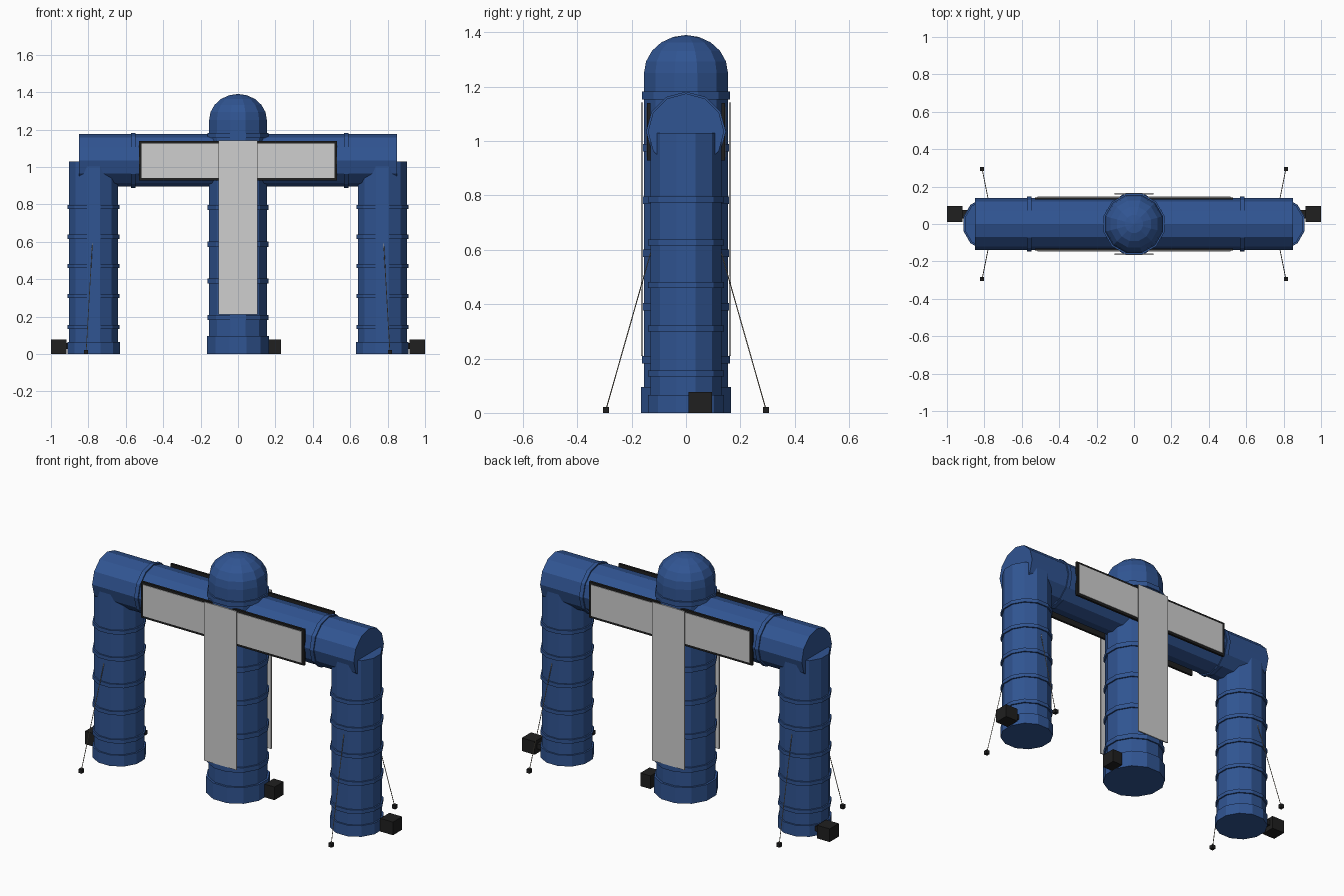
import bpy, math
from mathutils import Vector

if "Cube" in bpy.data.objects:
    bpy.data.objects.remove(bpy.data.objects["Cube"])


def material(name, rgb):
    m = bpy.data.materials.new(name)
    m.diffuse_color = (*rgb, 1)
    m.use_nodes = True
    m.node_tree.nodes["Principled BSDF"].inputs["Base Color"].default_value = m.diffuse_color
    return m


BLUE = material("blue", (0.03, 0.09, 0.29))
BLACK = material("black", (0.014, 0.014, 0.014))
GREY = material("light grey", (0.62, 0.62, 0.62))
TAN = material("cable tan", (0.36, 0.32, 0.25))


def finish(name, verts, faces, mat):
    me = bpy.data.meshes.new(name)
    me.from_pydata(verts, [], faces)
    me.materials.append(mat)
    ob = bpy.data.objects.new(name, me)
    bpy.context.collection.objects.link(ob)
    return ob


def lathe(name, profile, mat=BLUE, loc=(0, 0, 0), axis="Z", sides=12, turn=15):
    """Capped solid of revolution from (radius, height) points."""
    verts, faces = [], []
    for r, h in profile:
        for i in range(sides):
            a = math.radians(turn) + 2 * math.pi * i / sides
            c, s = r * math.cos(a), r * math.sin(a)
            p = (c, s, h) if axis == "Z" else (h, c, s)
            verts.append(tuple(Vector(p) + Vector(loc)))
    for k in range(len(profile) - 1):
        for i in range(sides):
            j = (i + 1) % sides
            a, b = k * sides, (k + 1) * sides
            faces.append((a + i, a + j, b + j, b + i))
    faces.append(tuple(range(sides))[::-1])
    top = (len(profile) - 1) * sides
    faces.append(tuple(range(top, top + sides)))
    return finish(name, verts, faces, mat)


def box(name, lo, hi, mat):
    verts = [(x, y, z) for z in (lo[2], hi[2]) for y in (lo[1], hi[1]) for x in (lo[0], hi[0])]
    faces = [(0, 2, 3, 1), (4, 5, 7, 6), (0, 1, 5, 4), (2, 6, 7, 3), (0, 4, 6, 2), (1, 3, 7, 5)]
    return finish(name, verts, faces, mat)


def sided(s, a, b):
    """Interval a..b mirrored when s is negative."""
    return (a, b) if s > 0 else (-b, -a)


def ring(name, r, at, loc=(0, 0, 0), axis="Z", turn=15, half=0.014):
    lathe(name, [(r, at - half), (r, at + half)], loc=loc, axis=axis, turn=turn)


# Central column with domed top, base and hoops
dome = [(0.16 * math.cos(math.radians(a)), 1.25 + 0.14 * math.sin(math.radians(a)))
        for a in (0, 18, 36, 54, 72, 89)]
lathe("column", [(0.16, 0)] + dome)
lathe("column_base", [(0.172, 0), (0.172, 0.095)])
for z in (0.195, 0.39, 0.587, 0.783, 0.975, 1.168):
    ring("column_hoop", 0.168, z)

# Cross beam with two hoops
lathe("beam", [(0.14, -0.85), (0.14, 0.85)], loc=(0, 0, 1.035), axis="X", turn=0)
for x in (-0.56, 0.58):
    ring("beam_hoop", 0.147, x, loc=(0, 0, 1.035), axis="X", turn=0, half=0.012)

# Outer legs, hoops, ballast blocks and guy cables
for s in (-1, 1):
    at = (s * 0.772, 0, 0)
    lathe("leg", [(0.136, 0), (0.136, 1.03)], loc=at)
    lathe("leg_base", [(0.145, 0), (0.145, 0.065)], loc=at)
    for z in (0.145, 0.31, 0.47, 0.627, 0.785):
        ring("leg_hoop", 0.144, z, loc=at, half=0.011)

    x0, x1 = sided(s, 0.917, 1.0)
    box("blower", (x0, 0.01, 0), (x1, 0.095, 0.077), BLACK)
    x0, x1 = sided(s, 0.89, 0.92)
    box("blower_duct", (x0, 0.03, 0.028), (x1, 0.075, 0.058), BLACK)

    for t in (-1, 1):
        y0, y1 = sided(t, 0.283, 0.306)
        box("ground_anchor", (s * 0.812 - 0.011, y0, 0), (s * 0.812 + 0.011, y1, 0.022), BLACK)
        start, end = Vector((s * 0.779, t * 0.13, 0.59)), Vector((s * 0.812, t * 0.295, 0.01))
        cable = lathe("guy_cable", [(0.002, 0), (0.002, (end - start).length)], TAN, sides=6)
        cable.location = start
        cable.rotation_mode = "QUATERNION"
        cable.rotation_quaternion = (end - start).to_track_quat("Z", "Y")

# Blower beside the column
box("column_blower", (0.165, 0.01, 0), (0.23, 0.095, 0.077), BLACK)

# Banners on the front and back
for t in (-1, 1):
    y0, y1 = sided(t, 0.13, 0.143)
    box("banner_frame", (-0.53, y0, 0.928), (0.53, y1, 1.14), BLACK)
    y0, y1 = sided(t, 0.14, 0.146)
    box("cross_banner", (-0.515, y0, 0.942), (0.515, y1, 1.126), GREY)
    y0, y1 = sided(t, 0.158, 0.165)
    box("column_banner", (-0.105, y0, 0.21), (0.105, y1, 1.142), GREY)
